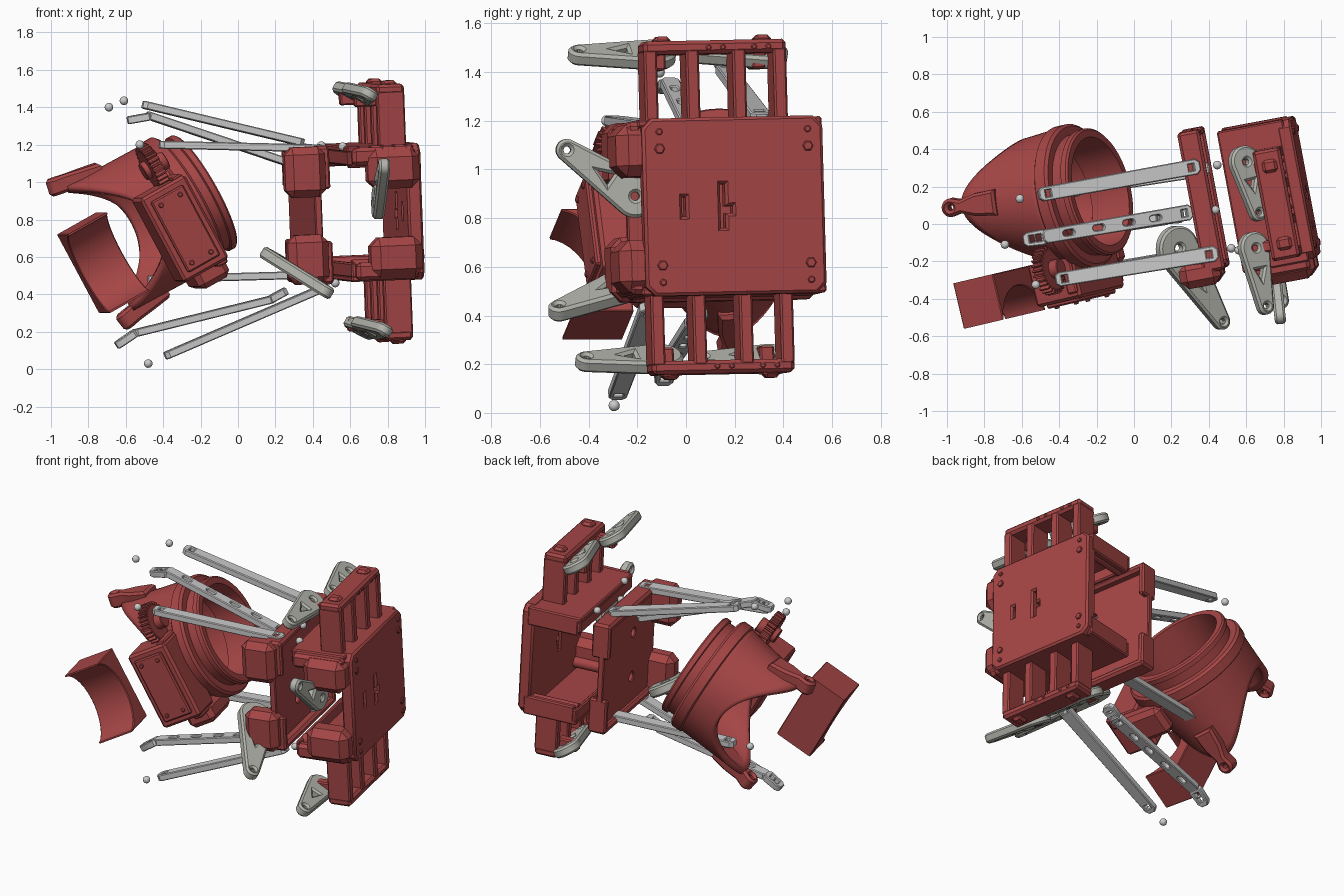
import bpy, bmesh
from math import acos, cos, sin, pi, radians
from mathutils import Matrix, Vector as V

if "Cube" in bpy.data.objects:
    bpy.data.objects.remove(bpy.data.objects["Cube"])

red = bpy.data.materials.new("red")
red.diffuse_color = (0.38, 0.06, 0.06, 1)
red.use_nodes = True
red.node_tree.nodes["Principled BSDF"].inputs["Base Color"].default_value = red.diffuse_color
pale = bpy.data.materials.new("pale_grey")
pale.diffuse_color = (0.46, 0.46, 0.42, 1)
pale.use_nodes = True
pale.node_tree.nodes["Principled BSDF"].inputs["Base Color"].default_value = pale.diffuse_color
T = Matrix.Translation

def axes(o, x, y, z):
    m = Matrix((x, y, z)).transposed().to_4x4()
    m.translation = o
    return m

def frame(o, x, zhint):
    x = V(x).normalized()
    z = V(zhint)
    z = (z - x * z.dot(x)).normalized()
    return axes(V(o), x, z.cross(x), z)

def add(name, me, mat, m):
    ob = bpy.data.objects.new(name, me)
    bpy.context.collection.objects.link(ob)
    ob.matrix_world = m
    if mat:
        me.materials.append(mat)
    return ob

def smooth(me):
    for p in me.polygons:
        p.use_smooth = True
    me.set_sharp_from_angle(angle=radians(35))

def box(name, lo, hi, m, mat=red, bevel=0.008):
    lo, hi = V(lo), V(hi)
    bm = bmesh.new()
    bmesh.ops.create_cube(bm, size=1)
    for v in bm.verts:
        v.co = V(((lo[i] + hi[i]) / 2 + v.co[i] * (hi[i] - lo[i]) for i in range(3)))
    bmesh.ops.bevel(bm, geom=bm.edges[:], offset=bevel, segments=1, affect='EDGES')
    me = bpy.data.meshes.new(name)
    bm.to_mesh(me)
    return add(name, me, mat, m)

def plate(name, loops, depth, m, mat=red, bevel=0.006):
    """Flat outline with holes, extruded along local z and edge-bevelled."""
    cu = bpy.data.curves.new(name, 'CURVE')
    cu.dimensions, cu.fill_mode = '2D', 'BOTH'
    cu.extrude, cu.bevel_depth, cu.offset, cu.bevel_resolution = depth / 2 - bevel, bevel, -bevel, 0
    for loop in loops:
        s = cu.splines.new('POLY')
        s.points.add(len(loop) - 1)
        for p, c in zip(s.points, loop):
            p.co = (c[0], c[1], 0, 1)
        s.use_cyclic_u = True
    tmp = bpy.data.objects.new("tmp", cu)
    bpy.context.collection.objects.link(tmp)
    dg = bpy.context.evaluated_depsgraph_get()
    me = bpy.data.meshes.new_from_object(tmp.evaluated_get(dg))
    bpy.data.objects.remove(tmp)
    me.materials.clear()
    smooth(me)
    return add(name, me, mat, m)

def lathe(name, prof, m, mat=red, n=64):
    bm = bmesh.new()
    rings = [[bm.verts.new((r * cos(2 * pi * i / n), r * sin(2 * pi * i / n), z)) for r, z in prof] for i in range(n)]
    k = len(prof)
    for i in range(n):
        a, b = rings[i], rings[(i + 1) % n]
        for j in range(k):
            bm.faces.new((a[j], b[j], b[(j + 1) % k], a[(j + 1) % k]))
    bmesh.ops.recalc_face_normals(bm, faces=bm.faces[:])
    me = bpy.data.meshes.new(name)
    bm.to_mesh(me)
    smooth(me)
    return add(name, me, mat, m)

def arc(cx, cy, r, a=0, b=2 * pi, n=16):
    full = abs(b - a - 2 * pi) < 1e-6
    return [(cx + r * cos(a + (b - a) * i / n), cy + r * sin(a + (b - a) * i / n)) for i in range(n if full else n + 1)]

def chamfer_rect(x0, y0, x1, y1, c):
    return [(x0 + c, y0), (x1 - c, y0), (x1, y0 + c), (x1, y1 - c), (x1 - c, y1), (x0 + c, y1), (x0, y1 - c), (x0, y0 + c)]

def disc(name, r, depth, m, mat=red, n=20):
    return plate(name, [arc(0, 0, r, n=n)], depth, m, mat, 0.004)

# ---- base frame: slightly turned and leaning
up = V((-0.037, -0.028, 1)).normalized()
bx = V((0.983, 0.184, 0.04))
bx = (bx - up * bx.dot(up)).normalized()
B = axes(V((0, 0, 0.812)), bx, up.cross(bx), up)
P = B @ Matrix(((0, 0, 1, 0), (1, 0, 0, 0), (0, 1, 0, 0), (0, 0, 0, 1)))  # outlines in local y,z

# base case: front plate with slots, walls, bumps, posts
slots = [[(-0.19, -0.04), (-0.175, -0.04), (-0.175, 0.04), (-0.19, 0.04)],
         [(-0.03, -0.09), (-0.01, -0.09), (-0.01, -0.03), (0.02, -0.03), (0.02, 0), (-0.01, 0), (-0.01, 0.09), (-0.03, 0.09)]]
plate("base_plate", [chamfer_rect(-0.35, -0.365, 0.405, 0.365, 0.04)] + slots, 0.08, P @ T((0, 0, 0.9)), red, 0.012)
for s, tag in ((1, "upper"), (-1, "lower")):
    def zbox(name, x0, x1, y0, y1, z0, z1, bev=0.008):
        a, b = sorted((s * z0, s * z1))
        return box(tag + "_" + name, (x0, y0, a), (x1, y1, b), B, red, bev)
    zbox("wall", 0.54, 0.9, -0.36, 0.41, 0.33, 0.362)
    zbox("rear_rim", 0.54, 0.57, -0.36, 0.41, 0.26, 0.34)
    zbox("case_bump", 0.64, 0.92, -0.45, -0.28, 0.13, 0.345, 0.045)
    zbox("side_ledge", 0.56, 0.9, -0.41, -0.34, 0.26, 0.355, 0.02)
    zbox("far_ledge", 0.56, 0.9, 0.37, 0.41, 0.24, 0.355)
    # motor rack: four ribs, end bar and back lugs
    for y in (-0.32, -0.145, 0.05, 0.22):
        zbox("rack_rib", 0.72, 0.87, y, y + 0.055, 0.34, 0.65)
    zbox("rack_end_bar", 0.72, 0.87, -0.32, 0.275, 0.63, 0.685, 0.015)
    for y in (-0.235, 0.185):
        zbox("rack_lug", 0.61, 0.74, y - 0.03, y + 0.03, 0.57, 0.64)
        zbox("rack_nub", 0.76, 0.84, y - 0.035, y + 0.035, 0.67, 0.705, 0.015)
    for y in (-0.28, 0.34):
        disc("corner_post", 0.035, 0.33, P @ T((y, s * 0.28, 0.72)))
        disc("plate_screw", 0.022, 0.02, P @ T((y, s * 0.24, 0.94)), red, 6)
        disc("plate_pin", 0.014, 0.02, P @ T((y, s * 0.31, 0.94)), red, 12)
    for y in (-0.05, 0.01, 0.14, 0.2):
        disc("rack_screw", 0.012, 0.01, P @ T((y, s * 0.655, 0.872)), red, 8)
    # cover lobes and rims
    box(tag + "_cover_lobe", (0.2, -0.39, 0.1 if s > 0 else -0.365), (0.42, -0.25, 0.37 if s > 0 else -0.1), B, red, 0.04)
    zbox("cover_rim", 0.33, 0.45, -0.32, 0.44, 0.32, 0.37, 0.015)
    for y in (-0.32, 0.4):
        zbox("cover_rim_end", 0.33, 0.45, y, y + 0.04, 0.14, 0.36, 0.01)

# separate cover panel with two holes
out = chamfer_rect(-0.32, -0.365, 0.44, 0.365, 0.06)
plate("cover_panel", [out, arc(0.0, 0.15, 0.03), arc(0.0, -0.15, 0.03)], 0.04, P @ T((0, 0, 0.38)))

# ---- servo horns: tapered paddles with holes
def horn(name, a, b, nrm, R=0.088, r=0.045, th=0.06):
    a, b = V(a), V(b)
    L = (b - a).length
    t = acos((R - r) / L)
    loop = arc(0, 0, R, t, 2 * pi - t, 28) + arc(L, 0, r, -t, t, 12)
    tri = [(L * 0.36, -R * 0.3), (L * 0.55, 0), (L * 0.36, R * 0.3)]
    plate(name, [loop, tri, arc(0, 0, R * 0.2, n=12), arc(L, 0, r * 0.35, n=10)], th, frame(a, b - a, nrm), pale, 0.012)

tilt = (0.5, 0, 0.86)
horn("upper_far_horn", (0.59, 0.33, 1.475), (0.66, 0.06, 1.475), tilt)
horn("upper_near_horn", (0.64, -0.13, 1.47), (0.70, -0.44, 1.47), tilt)
horn("lower_far_horn", (0.65, 0.35, 0.22), (0.72, 0.07, 0.21), tilt)
horn("lower_near_horn", (0.69, -0.1, 0.22), (0.78, -0.41, 0.21), tilt)
horn("side_horn", (0.75, -0.21, 0.89), (0.78, -0.49, 1.08), (1, 0.1, 0))
horn("loose_horn", (0.23, -0.13, 0.57), (0.465, -0.52, 0.42), (0.49, 0, 0.87), 0.12, 0.045, 0.065)

# ---- link rods
def rod(name, a, b, holes=False, w=0.085):
    a, b = V(a), V(b)
    L, h, c = (b - a).length, w / 2, 0.022
    loops = [[(0, -c), (c, -h * 0.9), (L - c, -h), (L, -c), (L, c), (L - c, h), (c, h * 0.9), (0, c)]]
    ends = (L - 0.05,) if holes else (0.05, L - 0.05)
    loops += [[(e - 0.015, -0.018), (e + 0.015, -0.018), (e + 0.015, 0.018), (e - 0.015, 0.018)] for e in ends]
    if holes:
        for f in (0.17, 0.37, 0.57, 0.75):
            x = L * f
            loops.append(arc(x + 0.018, 0, 0.014, -pi / 2, pi / 2, 6) + arc(x - 0.018, 0, 0.014, pi / 2, 1.5 * pi, 6))
    plate(name, loops, 0.042, frame(a, b - a, (0, 0, 1)), None, 0.005)

rod("upper_far_rod", (-0.51, 0.155, 1.415), (0.35, 0.31, 1.21))
rod("upper_mid_rod", (-0.49, -0.07, 1.36), (0.31, 0.065, 1.09), True)
rod("upper_mid_rod_end", (-0.59, -0.087, 1.33), (-0.46, -0.066, 1.353))
rod("upper_near_rod", (-0.42, -0.3, 1.2), (0.45, -0.155, 1.18))
rod("lower_far_rod", (-0.48, 0.16, 0.48), (0.4, 0.3, 0.505))
rod("lower_mid_rod", (-0.56, -0.08, 0.19), (0.19, 0.04, 0.375), True)
rod("lower_mid_rod_tip", (-0.65, -0.095, 0.125), (-0.54, -0.077, 0.2))
rod("lower_mid_rod_root", (0.16, 0.035, 0.365), (0.26, 0.05, 0.42))
rod("lower_near_rod", (-0.39, -0.285, 0.07), (0.47, -0.145, 0.44))

# ball joints
for c in ((-0.69, -0.11, 1.4), (-0.61, 0.135, 1.435), (-0.525, -0.325, 1.2), (-0.48, -0.295, 0.03),
          (0.445, 0.315, 1.195), (0.435, 0.075, 1.18), (0.56, -0.14, 1.19), (0.52, -0.13, 0.46), (-0.58, 0.14, 0.48)):
    bm = bmesh.new()
    bmesh.ops.create_uvsphere(bm, u_segments=16, v_segments=10, radius=0.023)
    me = bpy.data.meshes.new("joint_ball")
    bm.to_mesh(me)
    smooth(me)
    add("joint_ball", me, None, T(c))

# ---- gripper: local x = up along the ring, y = towards the front, z = ring axis
n = V((0.85, 0.2, 0.48)).normalized()
v = (V((0, 0, 1)) - n * n.z).normalized()
G = axes(V((-0.29, 0.15, 0.89)), v, n.cross(v), n)
lathe("ring_flange", [(0.31, -0.06), (0.37, -0.06), (0.39, -0.045), (0.39, 0.015), (0.375, 0.03), (0.31, 0.03)], G)
lathe("ring_collar", [(0.295, -0.1), (0.33, -0.1), (0.33, 0.085), (0.345, 0.09), (0.345, 0.12), (0.335, 0.13), (0.295, 0.13)], G)

# saddle-shaped shell running out into two prongs
bm = bmesh.new()
N, K = 72, 10
grid = []
for i in range(N):
    a = 2 * pi * i / N
    L = 0.2 + 0.28 * abs(cos(a)) ** 2.2
    col = []
    for j in range(K + 1):
        d = L * j / K
        r = 0.36 - 0.06 * d + 0.06 * d * abs(cos(a))
        col.append(bm.verts.new((r * cos(a), r * sin(a) * (1 - 0.5 * d) - 0.17 * d, -0.03 - d)))
    grid.append(col)
for i in range(N):
    for j in range(K):
        b = grid[(i + 1) % N]
        bm.faces.new((grid[i][j], grid[i][j + 1], b[j + 1], b[j]))
bmesh.ops.recalc_face_normals(bm, faces=bm.faces[:])
me = bpy.data.meshes.new("gripper_shell")
bm.to_mesh(me)
smooth(me)
shell = add("gripper_shell", me, red, G)
sol = shell.modifiers.new("wall", 'SOLIDIFY')
sol.thickness, sol.offset = 0.04, 0
for s, tag in ((1, "upper"), (-1, "lower")):
    # finger with rounded knuckles
    m = frame(G @ V((s * 0.36, -0.07, -0.3)), G.to_3x3() @ V((s * 0.05, -0.03, -0.28)), G.to_3x3() @ V((s, 0, 0)))
    loop = arc(0.255, 0, 0.05, -pi / 2, pi / 2, 12) + [(0.2, 0.035), (0.12, 0.06), (0, 0.07), (0, -0.07), (0.12, -0.06), (0.2, -0.035)]
    plate(tag + "_finger", [loop, arc(0.255, 0, 0.016, n=10)], 0.095, m, red, 0.015)

# gripper motor case, its lid and end strips
box("motor_case", (-0.32, 0.3, -0.31), (0.19, 0.53, -0.03), G, red, 0.015)
box("motor_lid", (-0.28, 0.52, -0.27), (0.15, 0.55, -0.07), G)
box("motor_flange", (-0.34, 0.3, -0.1), (0.2, 0.5, -0.04), G)
box("motor_foot", (-0.42, 0.1, -0.22), (-0.3, 0.4, -0.03), G, red, 0.03)
for x in (-0.24, 0.11):
    for z in (-0.23, -0.11):
        disc("motor_screw", 0.014, 0.02, G @ T((x, 0.55, z)) @ Matrix.Rotation(pi / 2, 4, 'X'), red, 8)

# drive gear
teeth = []
for i in range(28):
    for f, r in ((0, 0.11), (0.25, 0.11), (0.4, 0.132), (0.7, 0.132), (0.85, 0.11)):
        a = 2 * pi * (i + f) / 28
        teeth.append((r * cos(a), r * sin(a)))
plate("drive_gear", [teeth, arc(0, 0, 0.03)], 0.06, G @ T((0.29, 0.35, -0.13)), red, 0.002)
disc("gear_hub", 0.05, 0.14, G @ T((0.29, 0.35, -0.12)))

# loose pad with a concave front
curve = [(0.23 * cos(pi * i / 16), 0.14 - 0.16 * sin(pi * i / 16) ** 1.2) for i in range(17)]
plate("concave_pad", [[(-0.24, -0.11), (0.24, -0.11), (0.24, 0.14)] + curve + [(-0.24, 0.14)]], 0.25,
      G @ T((-0.02, 0.41, -0.63)), red, 0.005)
